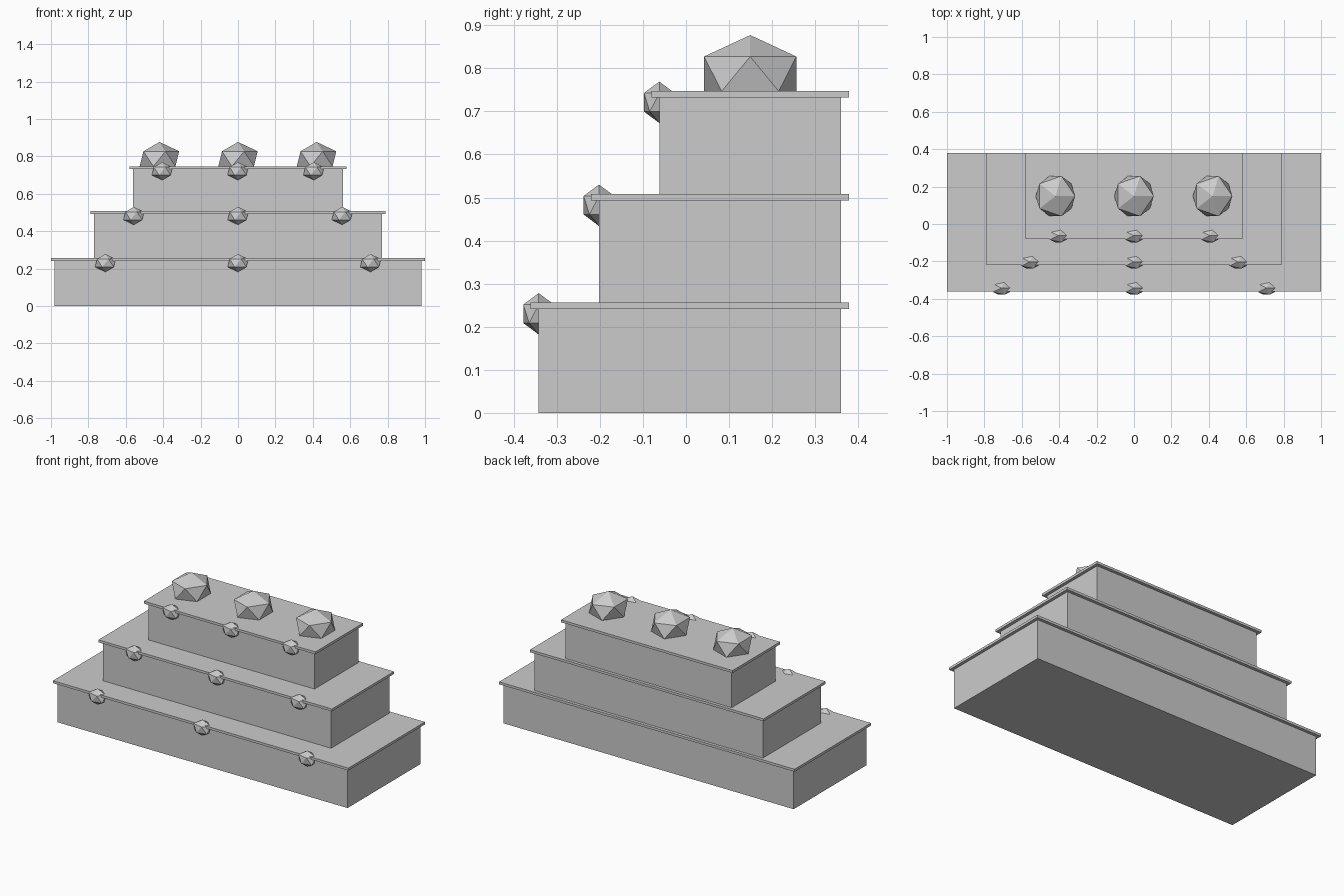
import bpy
from mathutils import Matrix

cube = bpy.data.objects.get("Cube")
if cube:
    bpy.data.objects.remove(cube, do_unlink=True)

# Single stone colour
STONE = (0.6, 0.6, 0.6, 1.0)
stone = bpy.data.materials.new("grey_stone")
stone.use_nodes = True
stone.diffuse_color = STONE
stone.node_tree.nodes["Principled BSDF"].inputs["Base Color"].default_value = STONE


def finish(name):
    obj = bpy.context.object
    obj.name = name
    obj.data.materials.append(stone)
    return obj


def box(name, half_x, y0, y1, z0, z1):
    bpy.ops.mesh.primitive_cube_add(size=1)
    obj = finish(name)
    size = Matrix.Diagonal((2 * half_x, y1 - y0, z1 - z0, 1))
    obj.data.transform(Matrix.Translation((0, (y0 + y1) / 2, (z0 + z1) / 2)) @ size)


def gem(name, centre, radii):
    bpy.ops.mesh.primitive_ico_sphere_add(subdivisions=1, radius=1)
    obj = finish(name)
    obj.data.transform(Matrix.Diagonal((*radii, 1)))
    obj.location = centre


BACK, LIP, SLAB = 0.36, 0.0185, 0.015

# Stepped tiers: half width, front, bottom, top, ornament spacing
tiers = {
    "lower": (0.98, -0.342, 0.0, 0.241, 0.709),
    "middle": (0.771, -0.202, 0.256, 0.493, 0.557),
    "upper": (0.561, -0.062, 0.508, 0.732, 0.405),
}
sides = {"right": -1, "centre": 0, "left": 1}

for tier, (half, front, bottom, top, gap) in tiers.items():
    box(tier + "_tier", half, front, BACK, bottom, top)
    # Thin overhanging slab capping the tier
    box(tier + "_slab", half + LIP, front - LIP, BACK + LIP, top, top + SLAB)
    # Faceted ornaments along the front edge
    for side, s in sides.items():
        gem(f"{tier}_ornament_{side}", (s * gap, front, top - 0.011), (0.062, 0.042, 0.048))

# Large faceted boulders sunk into the upper slab
for side, s in sides.items():
    gem("top_boulder_" + side, (s * 0.42, 0.149, 0.787), (0.118, 0.126, 0.09))
